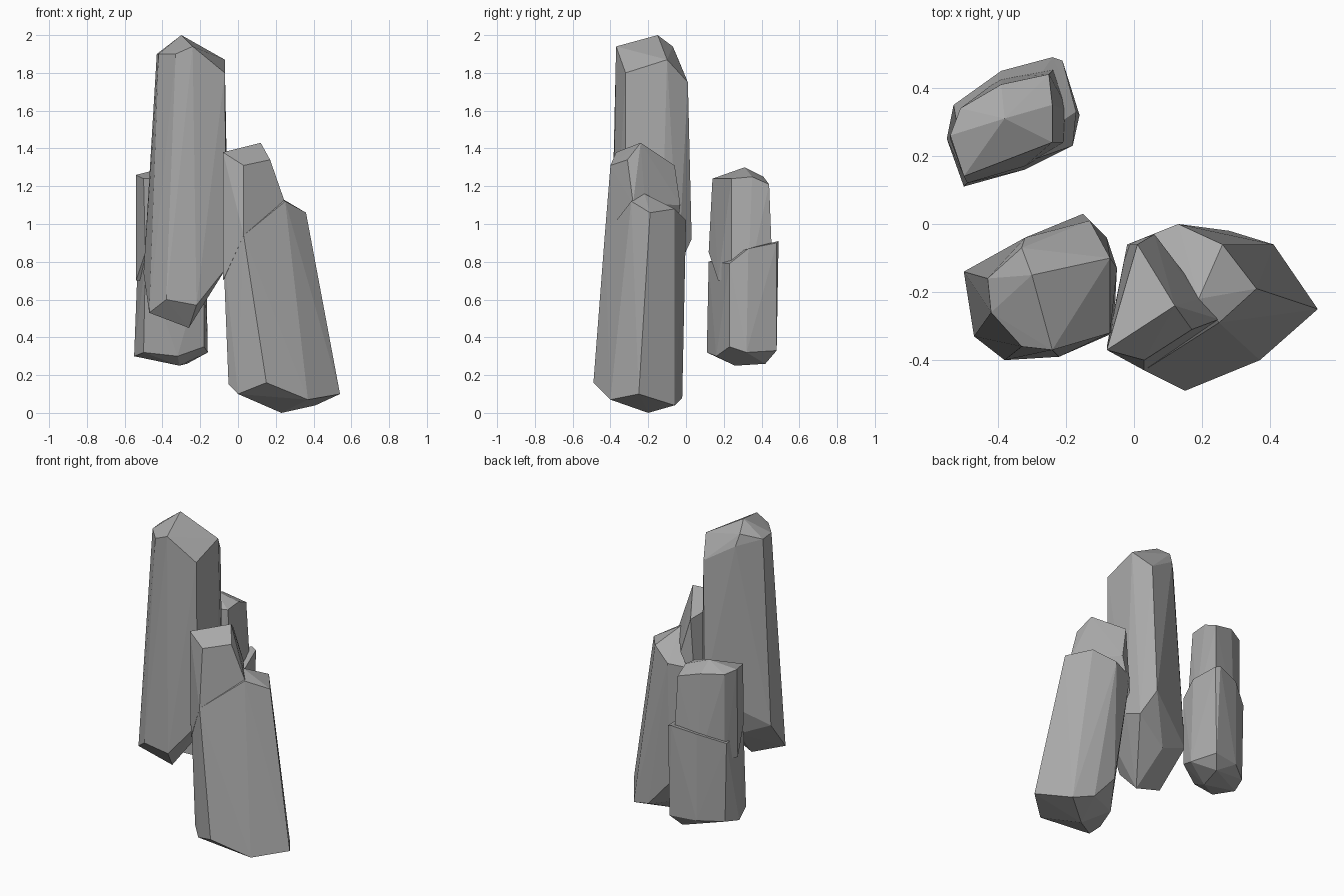
import bpy
import bmesh


def remove_default_cube():
    cube = bpy.data.objects.get("Cube")
    if cube is not None:
        bpy.data.objects.remove(cube, do_unlink=True)


def make_material(name, grey):
    material = bpy.data.materials.new(name)
    material.use_nodes = True
    color = (grey, grey, grey, 1)
    material.diffuse_color = color
    shader = material.node_tree.nodes["Principled BSDF"]
    shader.inputs["Base Color"].default_value = color
    shader.inputs["Roughness"].default_value = 1
    return material


def make_hull(name, *rings):
    """Chip a faceted solid out of corner rings by wrapping them in a convex hull."""
    bm = bmesh.new()
    for ring in rings:
        for corner in ring:
            bm.verts.new(corner)
    hull = bmesh.ops.convex_hull(bm, input=bm.verts[:])
    leftovers = set(hull["geom_interior"]) | set(hull["geom_unused"])
    loose = [item for item in leftovers if isinstance(item, bmesh.types.BMVert)]
    bmesh.ops.delete(bm, geom=loose, context="VERTS")
    bmesh.ops.recalc_face_normals(bm, faces=bm.faces[:])
    mesh = bpy.data.meshes.new(name)
    bm.to_mesh(mesh)
    bm.free()
    mesh.materials.append(stone)
    rock = bpy.data.objects.new(name, mesh)
    bpy.context.collection.objects.link(rock)
    return rock


def fuse(rock, extra):
    """Weld a second chunk into the rock, then drop the helper."""
    union = rock.modifiers.new("fuse", "BOOLEAN")
    union.operation = "UNION"
    union.solver = "EXACT"
    union.object = extra
    depsgraph = bpy.context.evaluated_depsgraph_get()
    fused = bpy.data.meshes.new_from_object(rock.evaluated_get(depsgraph))
    rock.modifiers.clear()
    rock.data = fused
    bpy.data.objects.remove(extra, do_unlink=True)


remove_default_cube()
stone = make_material("grey stone", .4)

# Tall rock: peak, shoulder, flared foot and underside
tall_peak = [(-.3, -.15, 2)]
tall_shoulder = [
    (-.43, -.16, 1.9), (-.42, -.26, 1.9), (-.33, -.36, 1.9), (-.24, -.37, 1.94),
    (-.07, -.32, 1.8), (-.07, -.1, 1.87), (-.13, .01, 1.75), (-.32, -.04, 1.87),
    (-.33, -.07, 1.94),
]
tall_foot = [
    (-.5, -.14, .74), (-.47, -.33, .53), (-.38, -.4, .6), (-.22, -.39, .57),
    (-.06, -.32, .77), (-.05, -.13, .8), (-.08, -.04, .77), (-.15, .03, .92),
]
tall_underside = [(-.26, -.29, .45), (-.3, -.1, .65)]
tall_rock = make_hull("tall_rock", tall_peak, tall_shoulder, tall_foot, tall_underside)

# Notched rock: wide leaning body with a ledge
body_ledge = [
    (.25, -.29, 1.12), (.36, -.19, 1.06), (.26, -.06, 1.08), (.19, -.22, 1.16),
    (.13, 0, 1.02), (.03, -.43, .94), (-.08, -.36, .9), (-.02, -.06, 1),
]
body_foot = [
    (.54, -.25, .1), (.37, -.4, .07), (.15, -.49, .16), (0, -.4, .1),
    (-.05, -.36, .15), (.23, -.2, 0), (.41, -.06, .04), (.28, -.02, .08),
    (.05, -.15, .12), (.13, -.02, .25),
]
notched_rock = make_hull("notched_rock", body_ledge, body_foot)

# Notched rock: spire rising beside the ledge
spire_top = [
    (-.08, -.37, 1.38), (.03, -.4, 1.31), (.12, -.24, 1.43),
    (.17, -.31, 1.34), (.01, -.06, 1.31),
]
spire_root = [
    (.25, -.28, 1.11), (.19, -.22, 1.16), (.06, -.03, 1.1), (.03, -.43, .94),
    (-.08, -.36, .7), (-.02, -.06, .9),
]
spire = make_hull("notched_rock_spire", spire_top, spire_root)
fuse(notched_rock, spire)

# Small rear rock: lower block ending in a slanted step
block_step = [
    (-.18, .23, .79), (-.17, .33, .87), (-.21, .48, .9), (-.24, .49, .91),
    (-.39, .45, .88), (-.53, .35, .82), (-.49, .12, .8),
]
block_foot = [
    (-.55, .25, .3), (-.5, .11, .32), (-.32, .16, .3), (-.18, .23, .35),
    (-.16, .32, .32), (-.22, .48, .33), (-.39, .45, .33), (-.52, .35, .32),
    (-.31, .26, .25), (-.27, .42, .26),
]
rear_rock = make_hull("rear_rock", block_step, block_foot)

# Small rear rock: slightly narrower upper block
cap_top = [
    (-.38, .31, 1.3), (-.54, .26, 1.26), (-.5, .14, 1.24), (-.24, .24, 1.24),
    (-.24, .35, 1.25), (-.25, .44, 1.21), (-.39, .41, 1.25), (-.51, .34, 1.25),
]
cap_root = [
    (-.54, .25, .7), (-.49, .12, .85), (-.32, .17, .7), (-.2, .24, .7),
    (-.19, .33, .7), (-.23, .46, .7), (-.39, .43, .7), (-.51, .34, .7),
]
cap = make_hull("rear_rock_cap", cap_top, cap_root)
fuse(rear_rock, cap)
